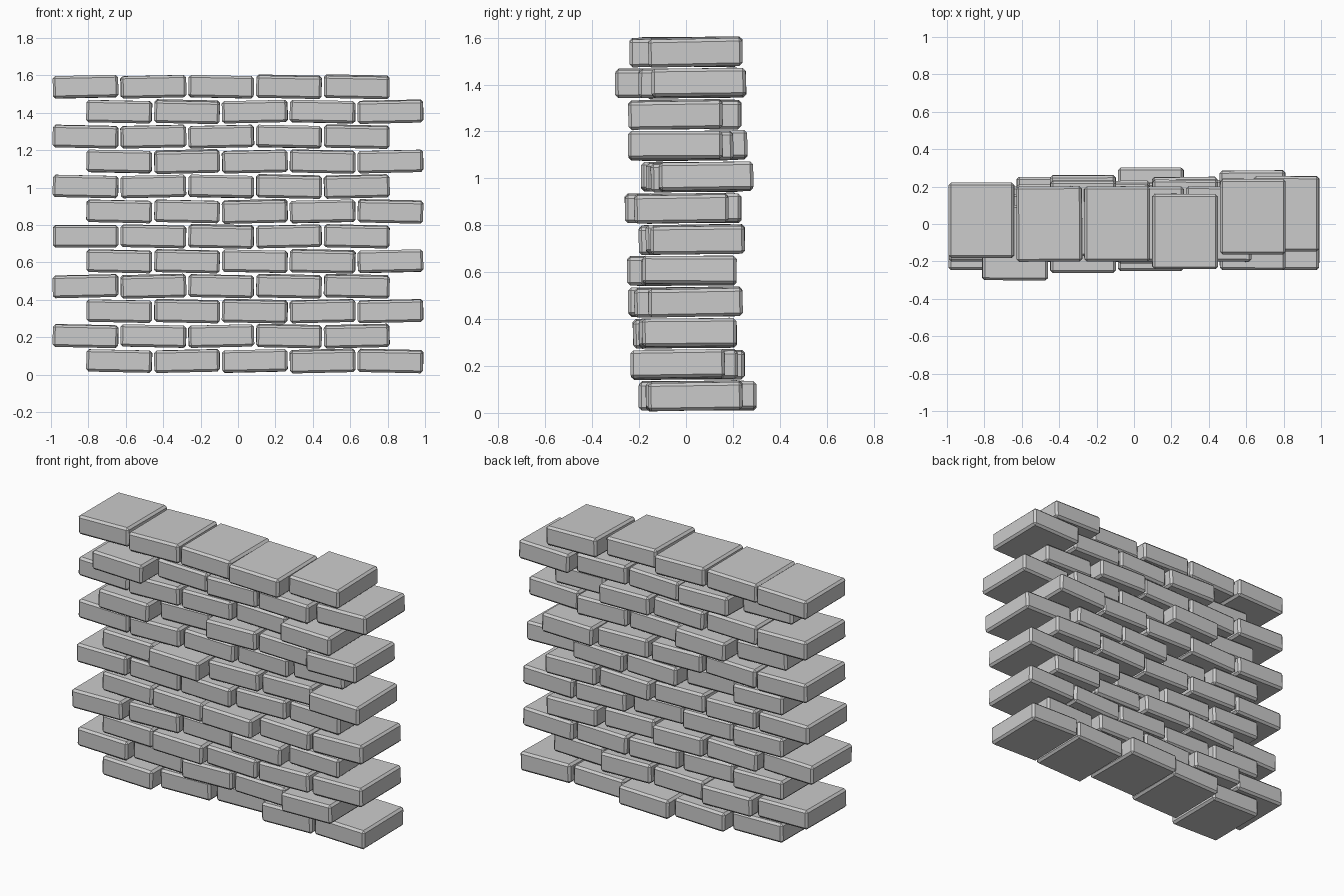
import bpy, math, random

if "Cube" in bpy.data.objects:
    bpy.data.objects.remove(bpy.data.objects["Cube"])

random.seed(4)
SIZE = (0.350, 0.402, 0.119)   # brick width, depth, height
STEP_X, STEP_Z = 0.3625, 0.1333

# depth offset of each brick (hundredths), bottom course first, left to right
SHIFT = [
    (0, 6, 10, 3, 4),
    (1, 5, 1, 2, -3.5),
    (0, -2.5, 0, 0, 1.5),
    (-4.5, 0, 2, -2, 4),
    (0, -2, -5, 1, 1.5),
    (0, 1, 0, 3, 5),
    (0, -6, 2, 3.5, -2),
    (2, 1, 3, 5, 8.5),
    (-4, 6, -1, 0, -4.5),
    (2, 0, 1, 3.5, -4.5),
    (-10, 3, 0, 0, 5.5),
    (2, 0, 0, -4, 4),
]
# sideways lean of each brick in the same order (+ rises to the right)
LEAN = ["-+++-", "--+-+", "---++", "++---", "----+", "0--+-",
        "--++-", "-+--+", "-++-+", "-++--", "--+-+", "++---"]
ANGLE = {"+": -1.3, "-": 1.2, "0": 0.0}


def brick(name, loc, rot):
    bpy.ops.mesh.primitive_cube_add(size=1, location=loc, rotation=rot)
    ob = bpy.context.object
    ob.name = name
    ob.scale = SIZE
    bpy.ops.object.transform_apply(location=False, rotation=False, scale=True)
    bev = ob.modifiers.new("worn_edges", "BEVEL")
    bev.width = 0.013
    bev.segments = 1


# staggered courses: even ones pushed right, odd ones pushed left
for row, shifts in enumerate(SHIFT):
    start = -0.635 if row % 2 == 0 else -0.815
    for col, shift in enumerate(shifts):
        loc = (start + col * STEP_X, shift / 100, 0.073 + row * STEP_Z)
        rot = (math.radians(random.uniform(-0.3, 1.2)),
               math.radians(ANGLE[LEAN[row][col]]),
               math.radians(random.uniform(-0.4, 0.4)))
        brick(f"brick_{row + 1}_{col + 1}", loc, rot)
